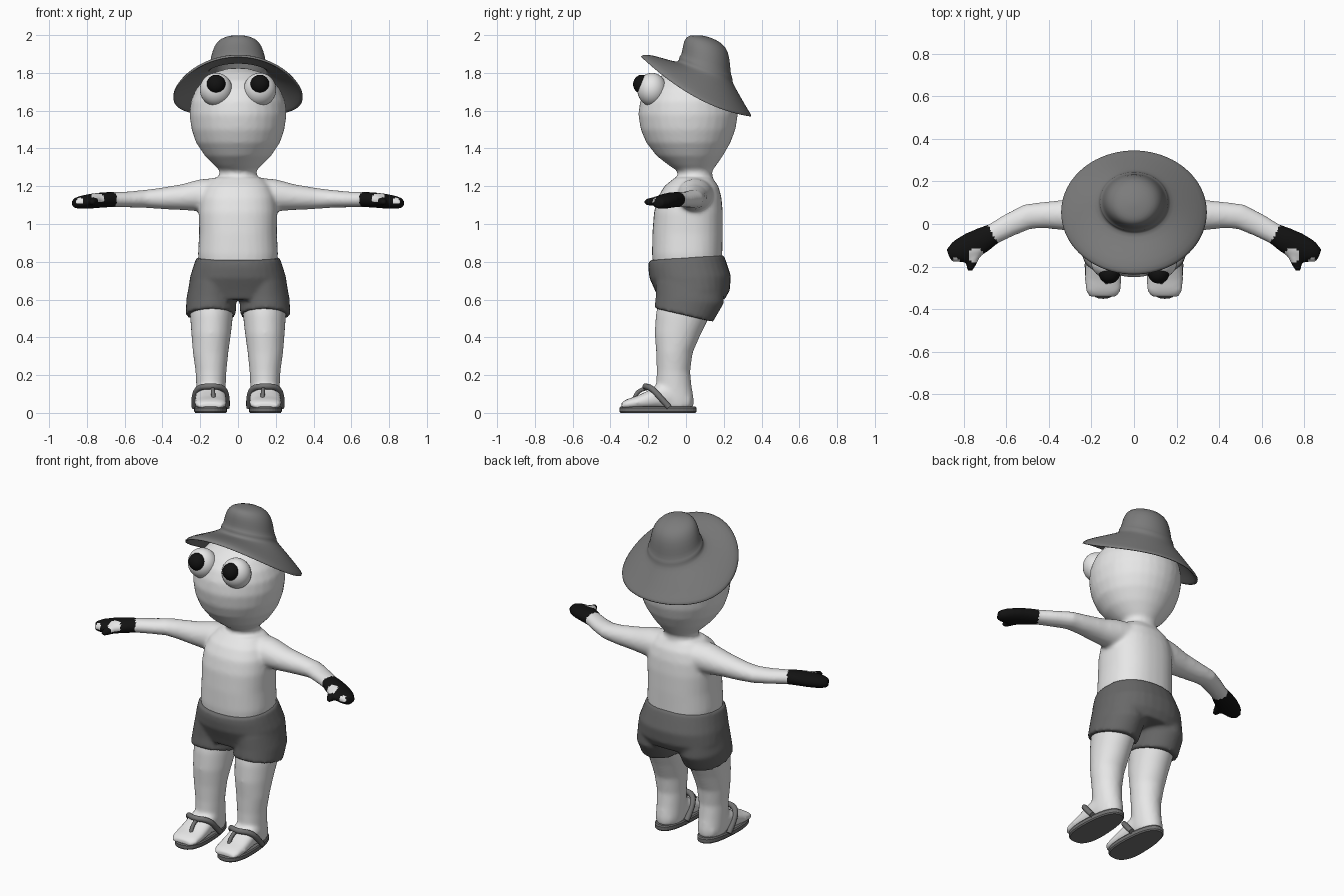
import bpy, bmesh
from math import sin, cos, pi, copysign
from mathutils import Vector

cube = bpy.data.objects.get("Cube")
if cube:
    bpy.data.objects.remove(cube)


def material(name, value):
    m = bpy.data.materials.new(name)
    m.use_nodes = True
    m.diffuse_color = (value, value, value, 1)
    m.node_tree.nodes["Principled BSDF"].inputs["Base Color"].default_value = (value, value, value, 1)
    return m


WHITE = material("pale skin", 0.8)
BLACK = material("black", 0.006)
HAT = material("hat grey", 0.2)
SHORTS = material("shorts grey", 0.14)
SANDAL = material("sandal grey", 0.17)


def loft(bm, rings, n=32, p=1.0, caps=True):
    """Skin closed rings, each given as (centre, u axis, v axis)."""
    rows = []
    for c, u, v in rings:
        row = []
        for i in range(n):
            a = 2 * pi * i / n
            cu, cv = (copysign(abs(t) ** p, t) for t in (cos(a), sin(a)))
            row.append(bm.verts.new(Vector(c) + Vector(u) * cu + Vector(v) * cv))
        rows.append(row)
    for a, b in zip(rows, rows[1:]):
        for i in range(n):
            j = (i + 1) % n
            bm.faces.new((a[i], a[j], b[j], b[i]))
    if caps:
        bm.faces.new(rows[0])
        bm.faces.new(rows[-1])


def upright(rows, x=0):
    """Rows (z, front y, back y, half width, optional x, optional tilt)."""
    out = []
    for z, y0, y1, rx, *more in rows:
        cx = more[0] if more else x
        tilt = more[1] if len(more) > 1 else 0
        out.append(((cx, (y0 + y1) / 2, z), (rx, 0, 0), (0, (y1 - y0) / 2, tilt)))
    return out


def finish(name, bm, mats, smooth=True):
    bmesh.ops.recalc_face_normals(bm, faces=bm.faces[:])
    me = bpy.data.meshes.new(name)
    bm.to_mesh(me)
    bm.free()
    ob = bpy.data.objects.new(name, me)
    bpy.context.collection.objects.link(ob)
    for m in mats:
        me.materials.append(m)
    if smooth:
        me.shade_smooth()
    return ob


def fuse(ob, mats, voxel, iterations):
    """Melt overlapping parts into one soft surface."""
    r = ob.modifiers.new("Fuse", "REMESH")
    r.mode, r.voxel_size = "VOXEL", voxel
    s = ob.modifiers.new("Soften", "SMOOTH")
    s.factor, s.iterations = 0.5, iterations
    dg = bpy.context.evaluated_depsgraph_get()
    me = bpy.data.meshes.new_from_object(ob.evaluated_get(dg))
    ob.modifiers.clear()
    ob.data = me
    me.materials.clear()
    for m in mats:
        me.materials.append(m)
    me.shade_smooth()


# Body: head, neck, torso, arms, legs and feet
bm = bmesh.new()
loft(bm, upright([
    (1.27, -.03, .13, .08), (1.31, -.09, .16, .125), (1.36, -.155, .195, .175),
    (1.43, -.21, .235, .222), (1.50, -.24, .262, .246), (1.58, -.253, .275, .257),
    (1.65, -.243, .265, .25), (1.71, -.215, .235, .225), (1.76, -.17, .19, .185),
    (1.80, -.105, .14, .13), (1.825, -.03, .07, .05)]))
loft(bm, upright([(1.18, -.05, .14, .11), (1.26, -.045, .14, .10), (1.34, -.04, .13, .095)]))
loft(bm, upright([
    (.72, -.17, .19, .20), (.84, -.18, .192, .212), (.95, -.178, .195, .206),
    (1.06, -.17, .195, .208), (1.14, -.15, .188, .20), (1.20, -.115, .172, .175),
    (1.245, -.06, .14, .13)]), p=.85)
for s in (1, -1):
    # Arm rows: x, y, z, half depth, half height
    arm = [(.10, .05, 1.16, .10, .085), (.20, .045, 1.152, .09, .085), (.30, .042, 1.142, .075, .068),
           (.42, .042, 1.135, .062, .055), (.50, .035, 1.133, .06, .047), (.58, -.002, 1.13, .055, .042),
           (.66, -.045, 1.13, .05, .04), (.71, -.073, 1.128, .06, .041), (.77, -.105, 1.122, .066, .04),
           (.83, -.13, 1.115, .055, .036), (.872, -.148, 1.11, .032, .026)]
    rings = []
    for i, (x, y, z, d, h) in enumerate(arm):
        a, b = arm[max(i - 1, 0)], arm[min(i + 1, len(arm) - 1)]
        t = Vector((b[0] - a[0], b[1] - a[1], 0)).normalized()
        rings.append(((s * x, y, z), (s * t.y * d, -t.x * d, 0), (0, 0, h)))
    loft(bm, rings)
    # Thumb
    loft(bm, [((s * x, y, z), (s * r, r * .3, 0), (0, 0, r)) for x, y, z, r in
              [(.725, -.09, 1.125, .03), (.75, -.15, 1.122, .027), (.768, -.195, 1.118, .022),
               (.777, -.222, 1.115, .015)]], 16)
    # Leg
    loft(bm, upright([
        (.68, -.13, .17, .115, s * .135), (.52, -.16, .13, .114, s * .14),
        (.42, -.166, .08, .105, s * .142), (.32, -.158, .036, .094, s * .145),
        (.22, -.155, .022, .082, s * .143), (.14, -.158, .03, .078, s * .143),
        (.07, -.165, .042, .076, s * .143), (.025, -.15, .04, .07, s * .143)]))
    # Foot rows: y, top z, half width
    loft(bm, [((s * .145, y, (top + .02) / 2), (w, 0, 0), (0, 0, (top - .02) / 2)) for y, top, w in
              [(.02, .10, .055), (-.08, .17, .076), (-.15, .15, .08), (-.20, .118, .084),
               (-.26, .09, .087), (-.315, .072, .084), (-.342, .055, .066)]], p=.8)
body = finish("body", bm, [WHITE])
fuse(body, [WHITE, BLACK], .011, 8)

# Black gloves with pale palm patches
for f in body.data.polygons:
    x, y, z = f.center
    x = abs(x)
    glove = x * .87 - y * .49 > .602 and z > 1
    palm = (Vector((x - .745, y + .148)).length < .036 or Vector((x - .84, y + .178)).length < .018)
    f.material_index = int(glove and not (palm and f.normal.z > -.2))

# Shorts
bm = bmesh.new()
loft(bm, upright([
    (.822, -.197, .2, .221, 0, .014), (.78, -.2, .216, .235, 0, .012), (.72, -.194, .238, .254, 0, .005),
    (.65, -.165, .232, .264), (.60, -.145, .205, .25)]), p=.88)
for s in (1, -1):
    loft(bm, upright([
        (.70, -.16, .2, .125, s * .13), (.60, -.16, .2, .133, s * .141, -.02),
        (.518, -.167, .143, .132, s * .144, -.036)]))
shorts = finish("shorts", bm, [SHORTS])
fuse(shorts, [SHORTS], .011, 4)

# Hat rows: centre y, half width, half depth, z, tilt, curl
HAT_ROWS = [(.055, .35, .297, 1.672, -.16, .06), (.06, .325, .272, 1.70, -.152, .05),
            (.078, .255, .212, 1.752, -.105, .025), (.1, .18, .155, 1.795, -.062, 0),
            (.105, .162, .141, 1.808, -.055, 0), (.105, .162, .141, 1.835, -.055, 0),
            (.106, .151, .131, 1.84, -.052, 0), (.108, .142, .126, 1.89, -.04, 0),
            (.106, .127, .118, 1.94, -.025, 0), (.098, .098, .093, 1.977, -.018, 0),
            (.085, .05, .047, 1.994, -.006, 0), (.08, .008, .008, 1.998, 0, 0)]
bm = bmesh.new()
N = 40
loft(bm, [((0, cy, z), (rx, 0, 0), (0, ry, tilt)) for cy, rx, ry, z, tilt, _ in HAT_ROWS], N, caps=False)
bm.verts.ensure_lookup_table()
for r, row in enumerate(HAT_ROWS):
    for i in range(N):
        bm.verts[r * N + i].co.z += row[5] * sin(2 * pi * i / N) ** 2
bm.faces.new(bm.verts[-N:])
hat = finish("hat", bm, [HAT])
sol = hat.modifiers.new("Thickness", "SOLIDIFY")
sol.thickness = .014
sub = hat.modifiers.new("Smooth", "SUBSURF")
sub.levels = sub.render_levels = 1


def ball(name, centre, radii, mat):
    bm = bmesh.new()
    bmesh.ops.create_uvsphere(bm, u_segments=32, v_segments=20, radius=1)
    for v in bm.verts:
        v.co = Vector(centre) + Vector(a * b for a, b in zip(v.co, radii))
    return finish(name, bm, [mat])


def strap(name, points, radius):
    cu = bpy.data.curves.new(name, "CURVE")
    cu.dimensions = "3D"
    cu.bevel_depth, cu.bevel_resolution, cu.use_fill_caps = radius, 3, True
    sp = cu.splines.new("NURBS")
    sp.points.add(len(points) - 1)
    for p, co in zip(sp.points, points):
        p.co = (*co, 1)
    sp.use_endpoint_u, sp.order_u = True, 3
    cu.materials.append(SANDAL)
    bpy.context.collection.objects.link(bpy.data.objects.new(name, cu))


for s, side in ((1, "left"), (-1, "right")):
    # Eyes
    ball(side + "_eyeball", (s * .116, -.18, 1.712), (.086, .078, .088), WHITE)
    ball(side + "_pupil", (s * .116, -.233, 1.74), (.05, .047, .05), BLACK)

    # Sandal sole, narrower at the heel
    cx = s * .145
    bm = bmesh.new()
    loft(bm, [((cx, -.148, z), (.092 - k, 0, 0), (0, .204 - k, 0)) for z, k in
              [(0, .006), (.007, 0), (.027, 0), (.034, .006)]], 40, p=.8)
    for v in bm.verts:
        v.co.x = cx + (v.co.x - cx) * (.93 - .55 * (v.co.y + .15))
    sole = finish(side + "_sandal_sole", bm, [SANDAL], False)

    # Sandal straps
    strap(side + "_sandal_strap", [(cx - .085, -.09, .03), (cx - .088, -.13, .075), (cx - .07, -.185, .135),
          (cx, -.225, .142), (cx + .07, -.185, .135), (cx + .088, -.13, .075), (cx + .085, -.09, .03)], .016)
    strap(side + "_toe_strap", [(cx - s * .01, -.205, .13), (cx - s * .012, -.24, .125),
          (cx - s * .015, -.272, .09), (cx - s * .015, -.28, .05)], .011)
